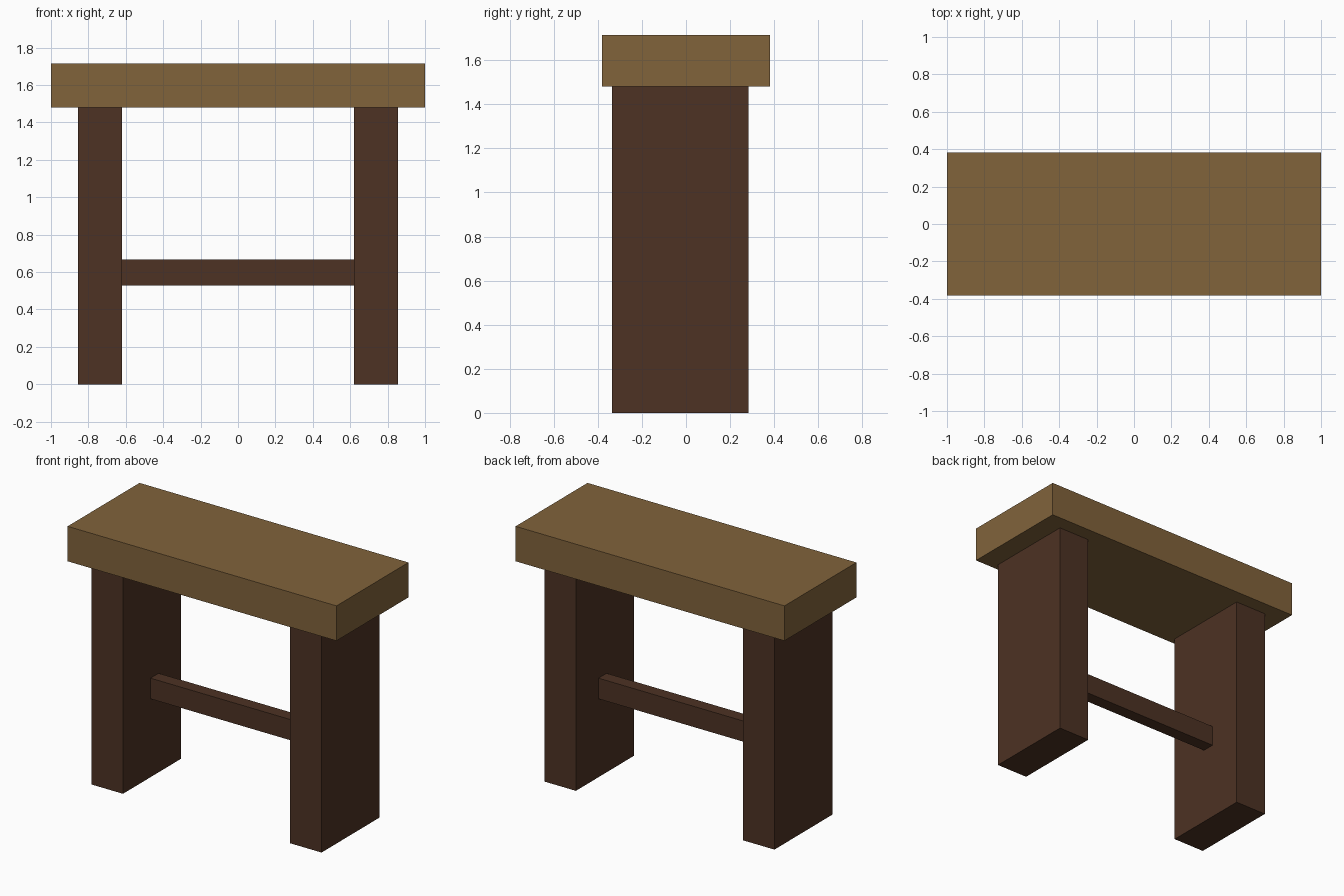
import bpy

if "Cube" in bpy.data.objects:
    bpy.data.objects.remove(bpy.data.objects["Cube"])


def material(name, rgb):
    mat = bpy.data.materials.new(name)
    mat.diffuse_color = (*rgb, 1.0)
    mat.use_nodes = True
    mat.node_tree.nodes["Principled BSDF"].inputs["Base Color"].default_value = mat.diffuse_color
    return mat


def box(name, low, high, mat):
    """Box between two opposite corners."""
    centre = [(a + b) / 2 for a, b in zip(low, high)]
    bpy.ops.mesh.primitive_cube_add(size=1, location=centre)
    obj = bpy.context.object
    obj.name = name
    obj.scale = [b - a for a, b in zip(low, high)]
    bpy.ops.object.transform_apply(location=False, rotation=False, scale=True)
    obj.data.materials.append(mat)
    return obj


light_wood = material("light_wood", (0.220, 0.125, 0.044))
dark_wood = material("dark_wood", (0.074, 0.032, 0.017))

SEAT_BOTTOM, SEAT_TOP = 1.48, 1.715
LEG_IN, LEG_OUT = 0.621, 0.856

# Seat slab
box("seat", (-1, -0.382, SEAT_BOTTOM), (1, 0.382, SEAT_TOP), light_wood)

# Plank legs, set slightly towards the front
for name, x0, x1 in (("left_leg", -LEG_OUT, -LEG_IN), ("right_leg", LEG_IN, LEG_OUT)):
    box(name, (x0, -0.335, 0), (x1, 0.283, SEAT_BOTTOM), dark_wood)

# Stretcher bar between the legs
box("stretcher", (-LEG_IN, -0.043, 0.527), (LEG_IN, 0.043, 0.666), dark_wood)
